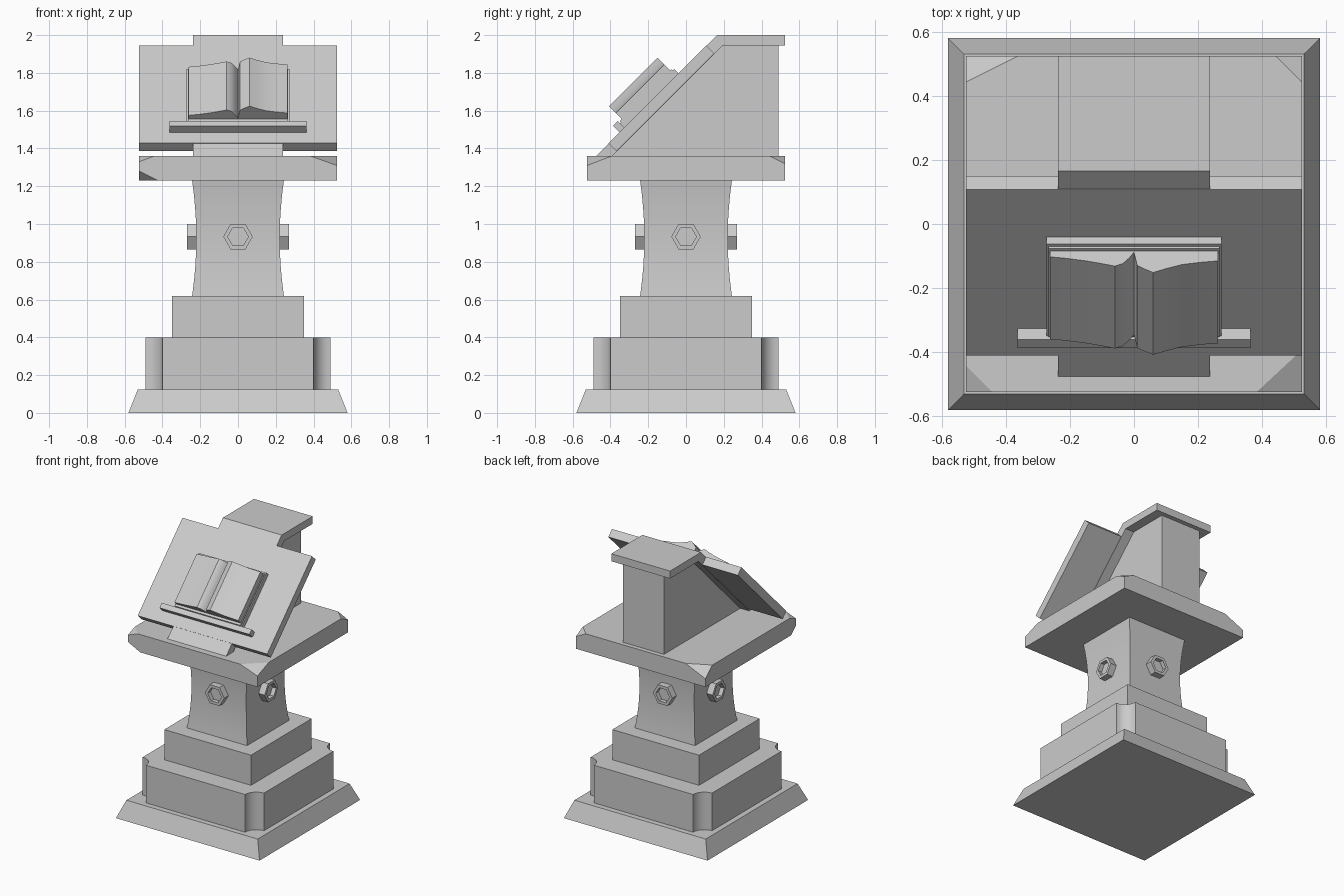
import bpy, bmesh, math
from mathutils import Vector, Matrix

cube = bpy.data.objects.get("Cube")
if cube:
    bpy.data.objects.remove(cube, do_unlink=True)

stone = bpy.data.materials.new("grey stone")
stone.use_nodes = True
GREY = (0.6, 0.6, 0.6, 1)
stone.diffuse_color = GREY
stone.node_tree.nodes["Principled BSDF"].inputs["Base Color"].default_value = GREY


def finish(name, bm, matrix=None, smooth=False):
    bmesh.ops.recalc_face_normals(bm, faces=bm.faces)
    mesh = bpy.data.meshes.new(name)
    bm.to_mesh(mesh)
    bm.free()
    mesh.materials.append(stone)
    obj = bpy.data.objects.new(name, mesh)
    bpy.context.collection.objects.link(obj)
    if matrix:
        obj.matrix_world = matrix
    if smooth:
        bpy.ops.object.select_all(action='DESELECT')
        obj.select_set(True)
        bpy.context.view_layer.objects.active = obj
        bpy.ops.object.shade_smooth_by_angle(angle=math.radians(30))
    return obj


def loft(name, rings, **kw):
    """Skin a list of equal-length point rings and cap both ends."""
    bm = bmesh.new()
    rows = [[bm.verts.new(p) for p in ring] for ring in rings]
    n = len(rows[0])
    for a, b in zip(rows, rows[1:]):
        for i in range(n):
            j = (i + 1) % n
            bm.faces.new((a[i], a[j], b[j], b[i]))
    bm.faces.new(rows[0])
    bm.faces.new(rows[-1])
    return finish(name, bm, **kw)


def square(half, z):
    return [(-half, -half, z), (half, -half, z), (half, half, z), (-half, half, z)]


def side_prism(name, profile, half):
    """Extrude a (y, z) profile across x."""
    return loft(name, [[(x, y, z) for y, z in profile] for x in (-half, half)])


def box(name, x, y, z, matrix):
    return loft(name, [[(a, b, c) for a, b in
                ((x[0], y[0]), (x[1], y[0]), (x[1], y[1]), (x[0], y[1]))] for c in z],
                matrix=matrix)


# Stepped foot
loft("base", [square(0.58, 0), square(0.53, 0.125)])
loft("upper_step", [square(0.35, 0.40), square(0.35, 0.62)])

# Plinth with a concave flute at every corner
H, R = 0.49, 0.09
outline = []
for k in range(4):
    turn = Matrix.Rotation(k * math.pi / 2, 2)
    for i in range(9):
        a = math.radians(270 - 90 * i / 8)
        outline.append(turn @ Vector((H + R * math.cos(a), H + R * math.sin(a))))
loft("plinth", [[(p.x, p.y, z) for p in outline] for z in (0.125, 0.40)], smooth=True)

# Waisted column
rings = []
for i in range(13):
    t = i / 12
    rings.append(square(0.221 + 0.022 * (2 * t - 1) ** 2, 0.62 + 0.61 * t))
loft("column", rings, smooth=True)

# Hexagonal nuts on the four column sides
for k, side in enumerate(("front", "left", "back", "right")):
    def hexagon(r, d):
        return [(r * math.cos(i * math.pi / 3), -d, 0.933 + r * math.sin(i * math.pi / 3))
                for i in range(6)]
    loft(side + "_nut", [hexagon(0.078, 0.2), hexagon(0.078, 0.27),
                         hexagon(0.055, 0.27), hexagon(0.055, 0.24)],
         matrix=Matrix.Rotation(k * math.pi / 2, 4, 'Z'))

# Table slab with chipped corners
S, LOW, TOP = 0.523, 1.23, 1.36
bm = bmesh.new()
bmesh.ops.create_cube(bm, size=1, matrix=Matrix.Translation((0, 0, (LOW + TOP) / 2))
                      @ Matrix.Diagonal((2 * S, 2 * S, TOP - LOW, 1)))
# corner signs in x and y, edge height, then the chip length along x, y and z
chips = [(1, 1, TOP, 0.08, 0.08, 0.04), (-1, 1, TOP, 0.16, 0.08, 0.07),
         (-1, -1, TOP, 0.08, 0.08, 0.03), (1, -1, TOP, 0.14, 0.13, 0.05),
         (-1, -1, LOW, 0.10, 0.06, 0.05)]
for sx, sy, z, dx, dy, dz in chips:
    up = 1 if z == TOP else -1
    bmesh.ops.bisect_plane(bm, geom=bm.verts[:] + bm.edges[:] + bm.faces[:],
                           plane_co=(sx * (S - dx), sy * S, z),
                           plane_no=Vector((sx / dx, sy / dy, up / dz)).normalized(),
                           clear_outer=True)
    bmesh.ops.holes_fill(bm, edges=[e for e in bm.edges if e.is_boundary])
finish("table_slab", bm)

# Lectern body, cap with centre panel, and sloping board
side_prism("lectern_body", [(-0.42, 1.36), (0.165, 1.945), (0.49, 1.945), (0.49, 1.36)], 0.165)
side_prism("centre_panel_and_cap", [(-0.475, 1.36), (0.165, 2.0), (0.523, 2.0), (0.523, 1.945),
                                    (0.195, 1.945), (-0.39, 1.36)], 0.237)
side_prism("sloping_board", [(-0.41, 1.428), (0.107, 1.945), (0.149, 1.903), (-0.368, 1.386)], 0.523)

# Slope frame: local y runs up the board, local z points out of it
slope = Matrix.Translation((0, -0.325, 1.51)) @ Matrix.Rotation(math.pi / 4, 4, 'X')
box("book_ledge", (-0.363, 0.363), (-0.037, 0), (-0.005, 0.05), slope)
box("book_cover", (-0.273, 0.273), (0, 0.405), (-0.005, 0.034), slope)
box("book_endpapers", (-0.266, 0.266), (0.006, 0.395), (0.034, 0.044), slope)

# Open pages rising towards the spine valley
page = [(-0.262, 0.04), (-0.262, 0.070), (-0.21, 0.077), (-0.15, 0.088), (-0.10, 0.100),
        (-0.06, 0.111), (-0.035, 0.100), (-0.015, 0.075), (0.0, 0.050), (0.01, 0.108),
        (0.03, 0.122), (0.06, 0.139), (0.10, 0.122), (0.15, 0.104), (0.21, 0.094),
        (0.262, 0.088), (0.262, 0.04)]
loft("book_pages", [[(x, u, n) for x, n in page] for u in (0.022, 0.385)],
     matrix=slope, smooth=True)
